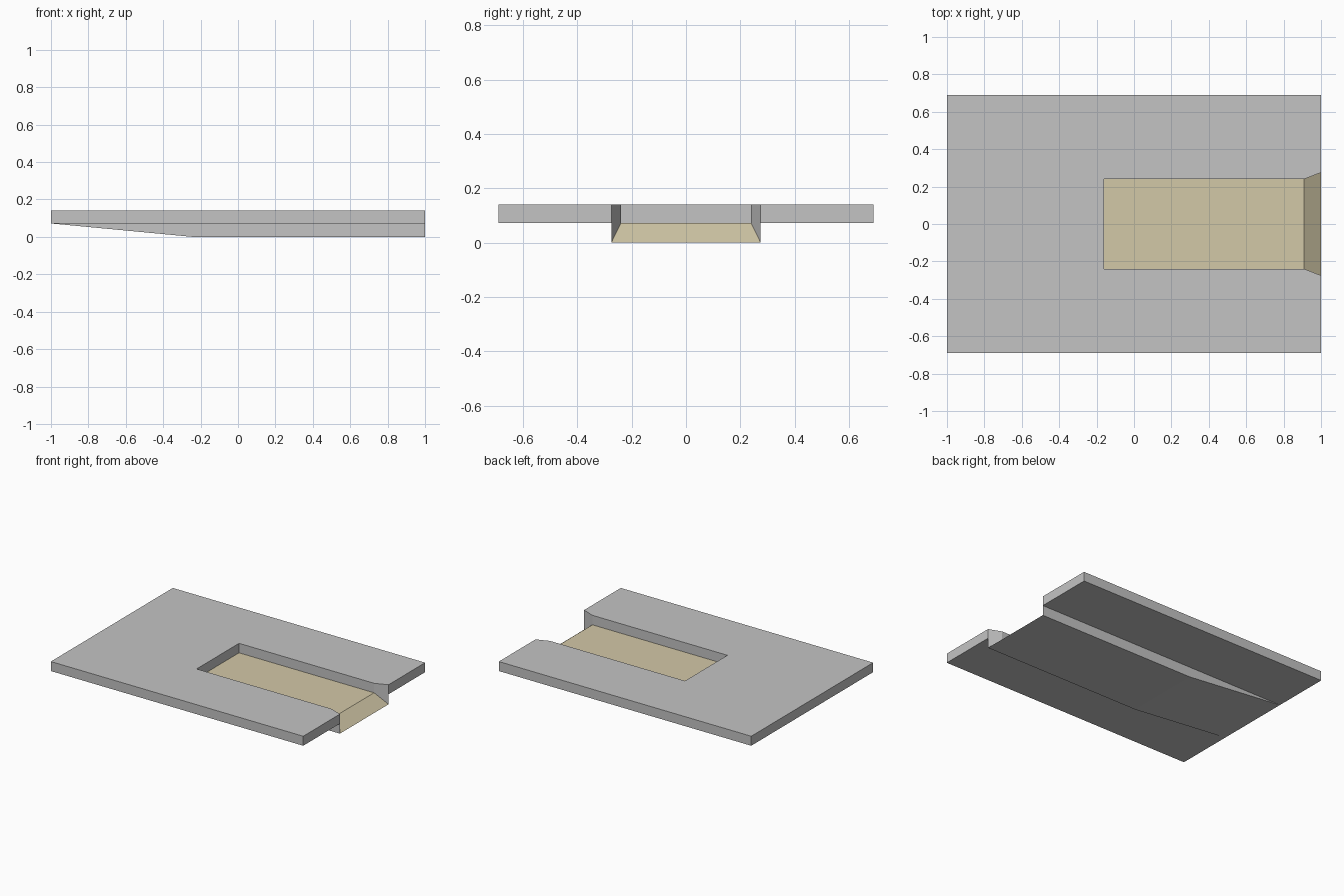
import bpy
import bmesh

cube = bpy.data.objects.get("Cube")
if cube:
    bpy.data.objects.remove(cube)


def make_material(name, color):
    mat = bpy.data.materials.new(name)
    mat.use_nodes = True
    mat.diffuse_color = color
    mat.node_tree.nodes["Principled BSDF"].inputs["Base Color"].default_value = color
    return mat


# Main dimensions
END, SIDE, TOP, MID = 1.0, 0.69, 0.14, 0.072
KEEL, BEND = 0.275, -0.24            # keel half width, where its slope ends
BACK, LIP, POCKET = -0.16, 0.91, 0.24  # pocket rear, ramp start, half width

bm = bmesh.new()


def face(*points):
    bm.faces.new([bm.verts.new(p) for p in points])


def strip(path, low, high):
    """Upright faces along a path of (x, y) points."""
    for a, b in zip(path, path[1:]):
        face((*a, low), (*b, low), (*b, high), (*a, high))


# Deck top with the open pocket, one half
pocket = [(BACK, 0), (BACK, POCKET), (LIP, POCKET)]
rim = [(END, KEEL), (END, SIDE), (-END, SIDE), (-END, KEEL), (-END, 0)]
face(*[(x, y, TOP) for x, y in pocket + rim])

# Deck edges and underside
strip(rim, MID, TOP)
face(*[(x, y, MID) for x, y in rim[:4]])

# Keel underside and side
face((-END, 0, MID), (BEND, 0, 0), (BEND, KEEL, 0), (-END, KEEL, MID))
face((BEND, 0, 0), (END, 0, 0), (END, KEEL, 0), (BEND, KEEL, 0))
face((-END, KEEL, MID), (BEND, KEEL, 0), (END, KEEL, 0), (END, KEEL, MID))

# Pocket walls and flared mouth
strip(pocket, MID, TOP)
face((LIP, POCKET, MID), (LIP, POCKET, TOP), (END, KEEL, TOP),
     (END, KEEL, MID), (END, KEEL, 0))

# Pocket floor and ramp
face((BACK, 0, MID), (LIP, 0, MID), (LIP, POCKET, MID), (BACK, POCKET, MID))
face((LIP, 0, MID), (END, 0, 0), (END, KEEL, 0), (LIP, POCKET, MID))

# Mirror the half and close the shell
bmesh.ops.remove_doubles(bm, verts=bm.verts[:], dist=0.0001)
bmesh.ops.mirror(bm, geom=bm.verts[:] + bm.edges[:] + bm.faces[:],
                 axis='Y', merge_dist=0.0001)
bmesh.ops.remove_doubles(bm, verts=bm.verts[:], dist=0.0001)
bmesh.ops.recalc_face_normals(bm, faces=bm.faces[:])

# Tan on the faces that look up from inside the pocket
for f in bm.faces:
    inside = f.calc_center_median().z < TOP - 0.01
    f.material_index = 1 if inside and f.normal.z > 0.5 else 0

mesh = bpy.data.meshes.new("recessed_deck")
bm.to_mesh(mesh)
bm.free()
mesh.materials.append(make_material("grey", (0.55, 0.55, 0.55, 1)))
mesh.materials.append(make_material("tan", (0.65, 0.58, 0.39, 1)))
deck = bpy.data.objects.new("recessed_deck", mesh)
bpy.context.collection.objects.link(deck)
